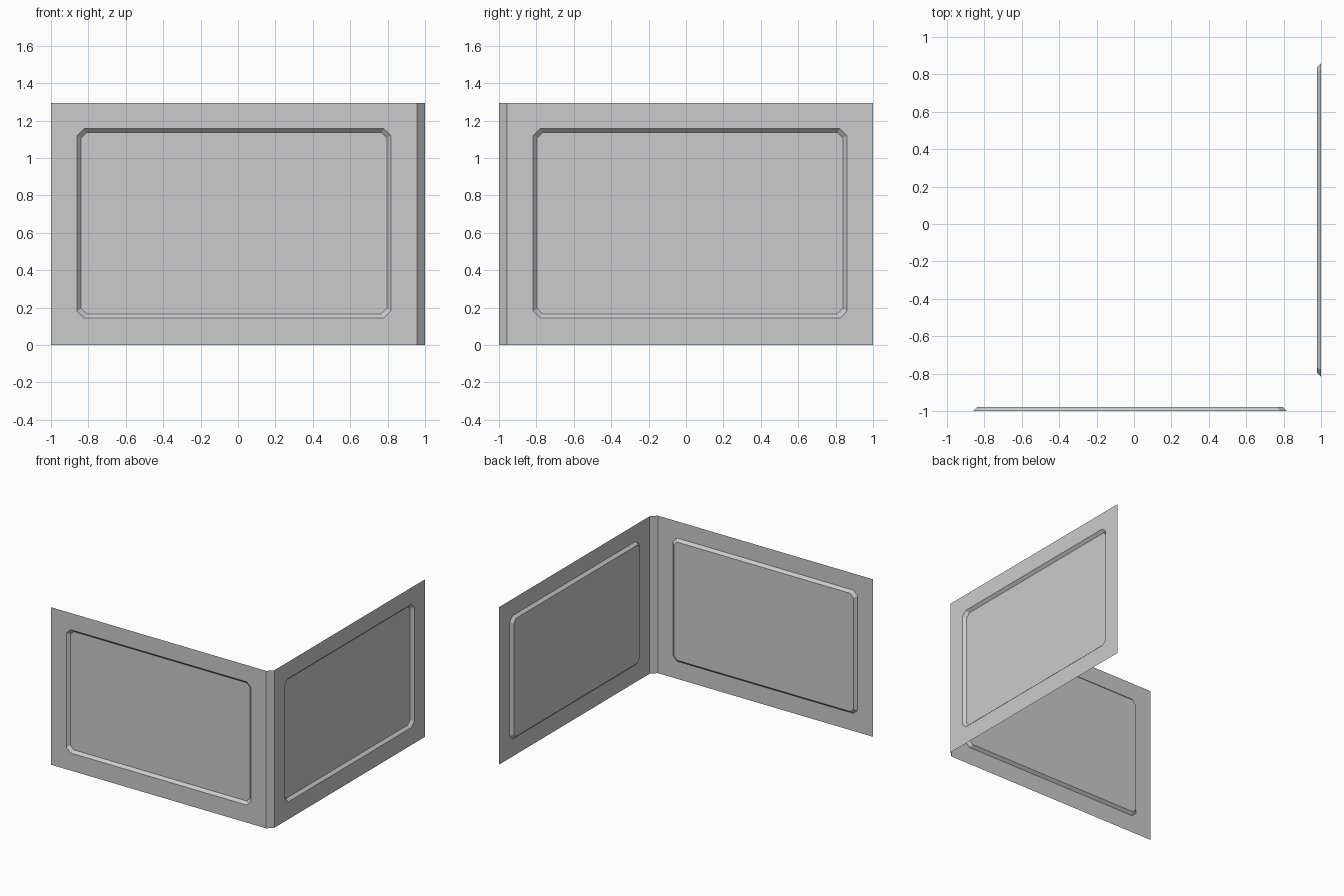
import bpy
import bmesh
from math import pi
from mathutils import Matrix

cube = bpy.data.objects.get("Cube")
if cube:
    bpy.data.objects.remove(cube, do_unlink=True)

HEIGHT, CORNER, DEPTH = 1.294, 0.957, 0.022

grey = bpy.data.materials.new("plain grey")
grey.use_nodes = True
colour = (0.6, 0.6, 0.6, 1)
grey.diffuse_color = colour
grey.node_tree.nodes["Principled BSDF"].inputs["Base Color"].default_value = colour


def finish(name, bm):
    mesh = bpy.data.meshes.new(name)
    bm.to_mesh(mesh)
    bm.free()
    mesh.materials.append(grey)
    obj = bpy.data.objects.new(name, mesh)
    bpy.context.collection.objects.link(obj)
    return obj


def octagon(bm, x0, x1, z0, z1, cut, y):
    """Ring of vertices for a rectangle with clipped corners."""
    pts = [(x0 + cut, z0), (x1 - cut, z0), (x1, z0 + cut), (x1, z1 - cut),
           (x1 - cut, z1), (x0 + cut, z1), (x0, z1 - cut), (x0, z0 + cut)]
    return [bm.verts.new((x, y, z)) for x, z in pts]


def wall(name, x0, x1, hole):
    """Thin sheet at y = -1 with a recessed, bevelled panel."""
    h0, h1, z0, z1 = hole
    bm = bmesh.new()
    border = [bm.verts.new((x, -1, z)) for x, z in
              ((x0, 0), (x1, 0), (x1, HEIGHT), (x0, HEIGHT))]
    rim = octagon(bm, h0, h1, z0, z1, 0.037, -1)
    inset = 0.021
    floor = octagon(bm, h0 + inset, h1 - inset, z0 + inset, z1 - inset,
                    0.03, -1 + DEPTH)
    # flat frame around the opening
    for i in range(4):
        a, b = rim[2 * i], rim[2 * i + 1]
        bm.faces.new((border[i], border[(i + 1) % 4], b, a))
        bm.faces.new((border[i], a, rim[2 * i - 1]))
    # sloping rim and recessed panel
    for i in range(8):
        j = (i + 1) % 8
        bm.faces.new((rim[i], rim[j], floor[j], floor[i]))
    bm.faces.new(floor)
    return finish(name, bm)


# Front wall, and the side wall turned a quarter about the z axis
wall("front_wall", -1, CORNER, (-0.86, 0.817, 0.144, 1.157))
side = wall("left_wall", -CORNER, 1, (-0.817, 0.86, 0.144, 1.157))
side.data.transform(Matrix.Rotation(pi / 2, 4, "Z"))

# Narrow strip joining the two walls across the corner
bm = bmesh.new()
bm.faces.new([bm.verts.new(p) for p in
              ((CORNER, -1, 0), (1, -CORNER, 0),
               (1, -CORNER, HEIGHT), (CORNER, -1, HEIGHT))])
finish("corner_strip", bm)
